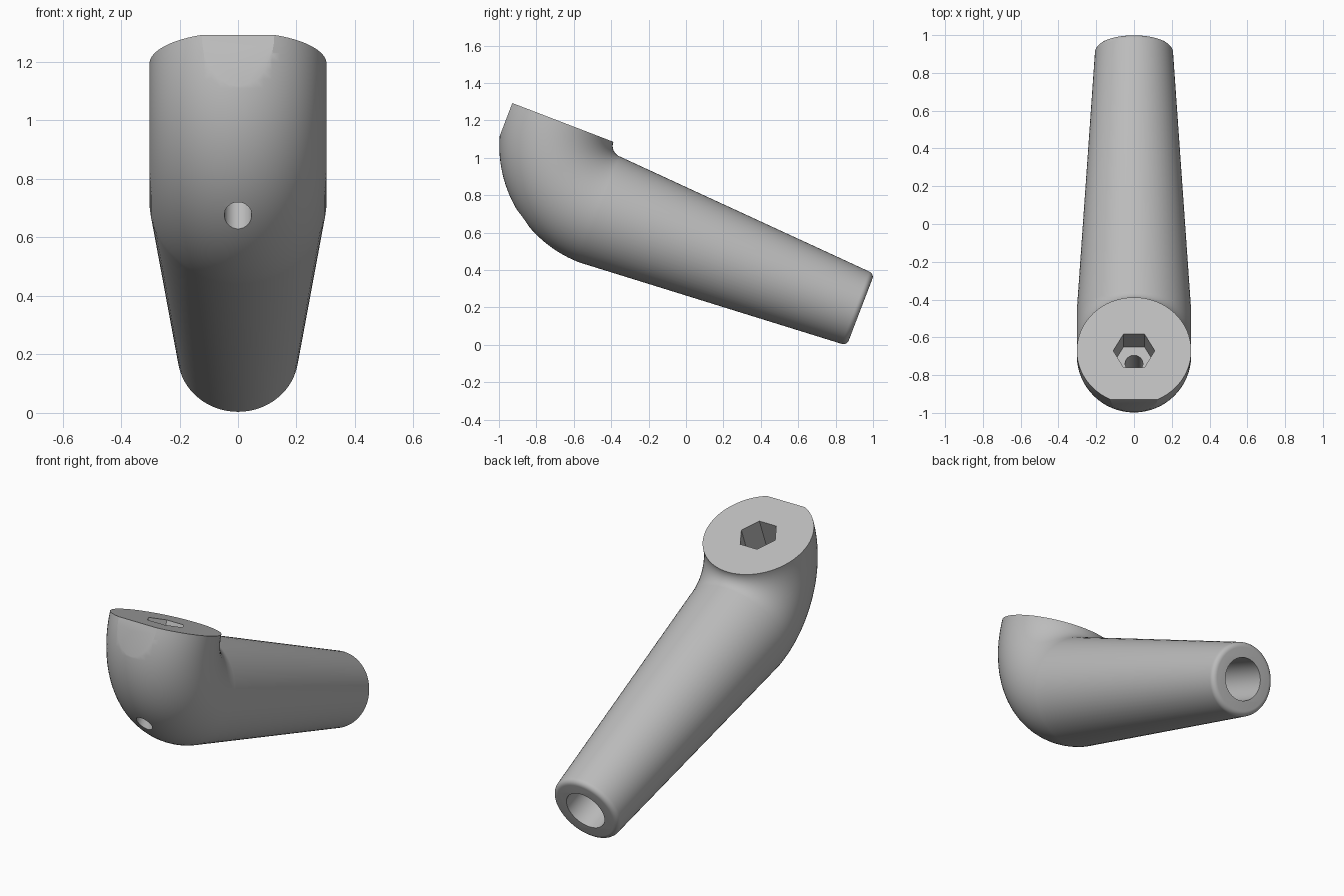
import bpy, bmesh
from math import sin, cos, pi, radians
from mathutils import Matrix, Vector

if "Cube" in bpy.data.objects:
    bpy.data.objects.remove(bpy.data.objects["Cube"])

TILT = Matrix.Rotation(radians(-21), 4, 'X')   # the handle slopes down to the back
SEG = 64
R_HEAD, R_END, FILLET = 0.303, 0.207, 0.03
BEND_Y, BEND_Z, BEND_R = -0.69, 0.874, 0.364   # centre and radius of the elbow
AXIS_Z = BEND_Z - BEND_R
HEAD_Y = BEND_Y - BEND_R
END_Y = 0.804

grey = bpy.data.materials.new("plain grey")
grey.use_nodes = True
grey.diffuse_color = (0.5, 0.5, 0.5, 1)
grey.node_tree.nodes["Principled BSDF"].inputs["Base Color"].default_value = (0.5, 0.5, 0.5, 1)


def make_object(name, bm):
    bmesh.ops.recalc_face_normals(bm, faces=bm.faces)
    mesh = bpy.data.meshes.new(name)
    bm.to_mesh(mesh)
    bm.free()
    mesh.materials.append(grey)
    obj = bpy.data.objects.new(name, mesh)
    bpy.context.collection.objects.link(obj)
    return obj


def prism(name, sides, radius, start, end):
    """Straight prism between two points; a hexagon gets its corners on x."""
    start, end = Vector(start), Vector(end)
    bm = bmesh.new()
    bmesh.ops.create_cone(bm, cap_ends=True, segments=sides, radius1=radius,
                          radius2=radius, depth=(end - start).length)
    along_y = abs(end.y - start.y) > abs(end.z - start.z)
    turn = Matrix.Rotation(pi / 2 if along_y else 0, 4, 'X')
    spin = Matrix.Rotation(pi / 2 if sides == 6 else 0, 4, 'Z')
    bm.transform(Matrix.Translation((start + end) / 2) @ turn @ spin)
    return make_object(name, bm)


# Handle body: rings (y, z, radius, angle) from the rounded end, round the elbow, to the head
rings = []
for i in range(7):
    a = pi / 2 * i / 6
    rings.append((END_Y - FILLET * (1 - sin(pi / 2 - a)), AXIS_Z,
                  R_END - FILLET * (1 - sin(a)), 0))
for i in range(33):
    a = pi / 2 * i / 32
    rings.append((BEND_Y - BEND_R * sin(a), BEND_Z - BEND_R * cos(a), R_HEAD, a))

bm = bmesh.new()
loops = []
for y, z, r, a in rings:
    out = Vector((0, sin(a), cos(a)))
    loops.append([bm.verts.new(Vector((r * cos(2 * pi * k / SEG), y, z))
                               + out * r * sin(2 * pi * k / SEG)) for k in range(SEG)])
for p, q in zip(loops, loops[1:]):
    for k in range(SEG):
        n = (k + 1) % SEG
        bm.faces.new((p[k], p[n], q[n], q[k]))
bm.faces.new(loops[0])
bm.faces.new(loops[-1])
body = make_object("handle_body", bm)

# Cutters: front flat, hexagon socket, screw hole, and bore in the handle end
bm = bmesh.new()
bmesh.ops.create_cube(bm, size=1, matrix=Matrix.Translation((0, -1.83, 0.8)))
cutters = [
    make_object("flat_cutter", bm),
    prism("socket_cutter", 6, 0.11, (0, HEAD_Y, BEND_Z - 0.19), (0, HEAD_Y, BEND_Z + 0.1)),
    prism("screw_hole_cutter", 32, 0.047, (0, HEAD_Y, 0.1), (0, HEAD_Y, BEND_Z - 0.1)),
    prism("bore_cutter", 48, 0.12, (0, END_Y - 0.95, AXIS_Z), (0, END_Y + 0.1, AXIS_Z)),
]
bpy.context.view_layer.objects.active = body
for cutter in cutters:
    cutter.hide_render = True
    cut = body.modifiers.new(cutter.name, 'BOOLEAN')
    cut.operation = 'DIFFERENCE'
    cut.solver = 'EXACT'
    cut.object = cutter
    bpy.ops.object.modifier_apply(modifier=cut.name)
for cutter in cutters:
    bpy.data.objects.remove(cutter)

# Tilt into place and smooth the round surfaces
body.data.transform(TILT)
bpy.ops.object.select_all(action='DESELECT')
body.select_set(True)
bpy.ops.object.shade_smooth_by_angle(angle=radians(25))
